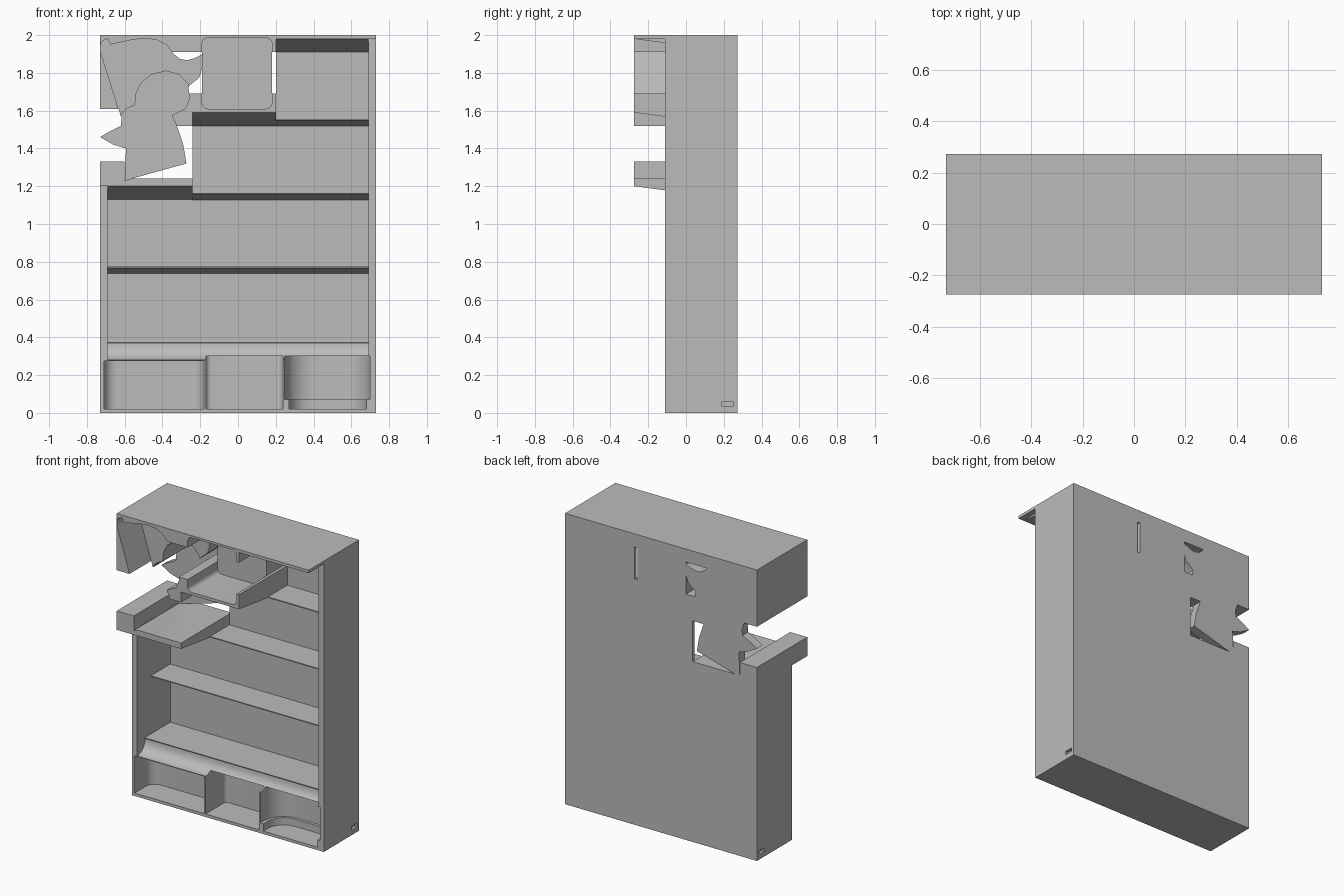
import bpy, bmesh, math

old = bpy.data.objects.get("Cube")
if old:
    bpy.data.objects.remove(old, do_unlink=True)

grey = bpy.data.materials.new("plain_grey")
grey.use_nodes = True
tone = (0.5, 0.5, 0.5, 1)
grey.diffuse_color = tone
grey.node_tree.nodes["Principled BSDF"].inputs["Base Color"].default_value = tone

FRONT, EDGE, INNER, BACK = -0.275, -0.11, 0.25, 0.272
WIDE, WALL = 0.73, 0.69
OVER = -0.4   # cutters start in front of everything
parts = []


def prism(name, axis, outline, low, high):
    """Extrude a flat outline along one axis."""
    place = {"x": lambda p, d: (d, p[0], p[1]),
             "y": lambda p, d: (p[0], d, p[1]),
             "z": lambda p, d: (p[0], p[1], d)}[axis]
    bm = bmesh.new()
    ends = [[bm.verts.new(place(p, d)) for p in outline] for d in (low, high)]
    bm.faces.new(ends[0])
    bm.faces.new(list(reversed(ends[1])))
    n = len(outline)
    for i in range(n):
        j = (i + 1) % n
        bm.faces.new((ends[0][i], ends[1][i], ends[1][j], ends[0][j]))
    bmesh.ops.recalc_face_normals(bm, faces=bm.faces)
    mesh = bpy.data.meshes.new(name)
    bm.to_mesh(mesh)
    bm.free()
    mesh.materials.append(grey)
    ob = bpy.data.objects.new(name, mesh)
    bpy.context.collection.objects.link(ob)
    parts.append(ob)
    return ob


def rect(a, b, c, d):
    return [(a, c), (b, c), (b, d), (a, d)]


def box(name, x0, x1, y0, y1, z0, z1):
    return prism(name, "y", rect(x0, x1, z0, z1), y0, y1)


def cut(target, cutters):
    """Subtract each cutter and bake the result."""
    for c in cutters:
        mod = target.modifiers.new("cut", "BOOLEAN")
        mod.operation, mod.solver, mod.object = "DIFFERENCE", "EXACT", c
        bpy.context.view_layer.update()
        graph = bpy.context.evaluated_depsgraph_get()
        mesh = bpy.data.meshes.new_from_object(target.evaluated_get(graph))
        target.modifiers.clear()
        target.data = mesh


def discard(cutters):
    for c in cutters:
        parts.remove(c)
        bpy.data.objects.remove(c, do_unlink=True)


def arc(cx, cy, r, start, end, steps=8):
    angles = [math.radians(start + (end - start) * i / steps) for i in range(steps + 1)]
    return [(cx + r * math.cos(a), cy + r * math.sin(a)) for a in angles]


def round_rect(x0, x1, z0, z1, r):
    return (arc(x1 - r, z1 - r, r, 0, 90) + arc(x0 + r, z1 - r, r, 90, 180)
            + arc(x0 + r, z0 + r, r, 180, 270) + arc(x1 - r, z0 + r, r, 270, 360))


def bay(x0, x1, back, r, z0, z1):
    """Open-fronted pocket cutter with rounded rear corners."""
    outline = ([(x0, OVER), (x1, OVER)] + arc(x1 - r, back - r, r, 0, 90)
               + arc(x0 + r, back - r, r, 90, 180))
    return prism("bay_cutter", "z", outline, z0, z1)


# Back panel and side walls
prism("back_panel", "y", [(-WIDE, 0), (WIDE, 0), (WIDE, 2), (0.2, 2), (0.2, 1.59),
                          (-0.24, 1.59), (-0.24, 1.2), (-WIDE, 1.2)], INNER, BACK)
left_wall = box("right_side_wall", -WIDE, -WALL, EDGE, BACK, 0.27, 1.2)
right_wall = box("left_side_wall", WALL, WIDE, EDGE, BACK, 0.27, 2)
box("top_board", 0.2, WIDE, FRONT, BACK, 1.98, 2)

# Base with a coved front and three bays
cove = arc(EDGE, 0.365, 0.085, -90, 0)
base = prism("base", "x", [(BACK, 0), (EDGE, 0)] + cove
             + [(-0.03, 0.375), (BACK, 0.375)], -WIDE, WIDE)
bays = [bay(-0.71, -0.18, 0.08, 0.07, 0.02, 0.275),
        bay(-0.17, 0.237, 0.11, 0.03, 0.02, 0.3),
        bay(0.247, 0.7, 0.08, 0.15, 0.07, 0.3),
        bay(0.27, 0.68, 0.06, 0.12, 0.02, 0.08)]
slots = [box("slot_cutter", s - 0.02, s + 0.02, 0.19, 0.3, 0.035, 0.06)
         for s in (-WIDE, WIDE)]
cut(base, bays + slots)
cut(left_wall, bays[:1])
cut(right_wall, bays[2:3])
discard(bays + slots)

# Thin shelves, thicker towards the back
for name, start, z in (("upper_shelf", 0.2, 1.555), ("middle_shelf", -0.24, 1.165),
                       ("lower_shelf", -WALL, 0.775)):
    prism(name, "x", [(0.04, z), (0.04, z - 0.007), (INNER, z - 0.037), (INNER, z)],
          start, WALL)

# Sloping undersides of the deep parts
for name, x0, x1, z in (("top_wedge", 0.2, WALL, 1.98), ("square_wedge", -0.24, 0.2, 1.59),
                        ("figure_wedge", -WALL, -0.24, 1.2)):
    prism(name, "x", [(FRONT, z), (INNER, z - 0.07), (INNER, z)], x0, x1)

# Outlines of the shaped pockets
upper = [(-0.73, 1.92), (-0.725, 1.965), (-0.69, 1.982), (-0.675, 1.95), (-0.57, 1.973),
         (-0.5, 1.983), (-0.43, 1.975), (-0.38, 1.95), (-0.34, 1.9), (-0.31, 1.875),
         (-0.27, 1.867), (-0.23, 1.878), (-0.185, 1.9), (-0.188, 1.83), (-0.205, 1.775),
         (-0.26, 1.73), (-0.3, 1.65), (-0.5, 1.6), (-0.62, 1.57)]
lower = [(-0.62, 1.52), (-0.615, 1.58), (-0.59, 1.61), (-0.545, 1.63), (-0.54, 1.69),
         (-0.51, 1.75), (-0.46, 1.79), (-0.38, 1.81), (-0.31, 1.79), (-0.265, 1.74),
         (-0.255, 1.67), (-0.28, 1.61), (-0.35, 1.575), (-0.32, 1.51), (-0.29, 1.42),
         (-0.273, 1.32), (-0.6, 1.23), (-0.593, 1.4), (-0.66, 1.42), (-0.73, 1.46),
         (-0.68, 1.49)]
square = round_rect(-0.19, 0.18, 1.61, 1.985, 0.03)
UPPER_Y, LOWER_Y, SQUARE_Y = -0.04, 0.21, 0.05

# Deep frame, cut by pockets and finger notches
frame = prism("deep_frame", "y", [(-WIDE, 1.2), (-0.24, 1.2), (-0.24, 1.59), (0.2, 1.59),
                                  (0.2, 2), (-WIDE, 2)], FRONT, BACK)
notches = [box("notch_cutter", x0, x1, OVER, 0.4, z0, z1) for x0, x1, z0, z1 in (
    (-0.6, -0.2, 1.24, 1.52), (-0.8, -0.58, 1.33, 1.61),
    (-0.36, -0.18, 1.69, 1.91), (0.17, 0.25, 1.69, 1.91))]
pockets = [prism("pocket_cutter", "y", shape, OVER, depth) for shape, depth in (
    (upper, UPPER_Y), (lower, LOWER_Y), (square, SQUARE_Y))]
cut(frame, notches + pockets)

# Pocket floors
floor = prism("upper_pocket_floor", "y", upper, UPPER_Y, BACK)
cut(floor, pockets[1:2])
prism("lower_pocket_floor", "y", lower, LOWER_Y, BACK)
prism("square_pocket_floor", "y", square, SQUARE_Y, BACK)
discard(notches + pockets)

# Smooth curved walls, crisp edges
bpy.ops.object.select_all(action="DESELECT")
for ob in parts:
    ob.select_set(True)
bpy.context.view_layer.objects.active = parts[0]
bpy.ops.object.shade_smooth_by_angle(angle=math.radians(30))
